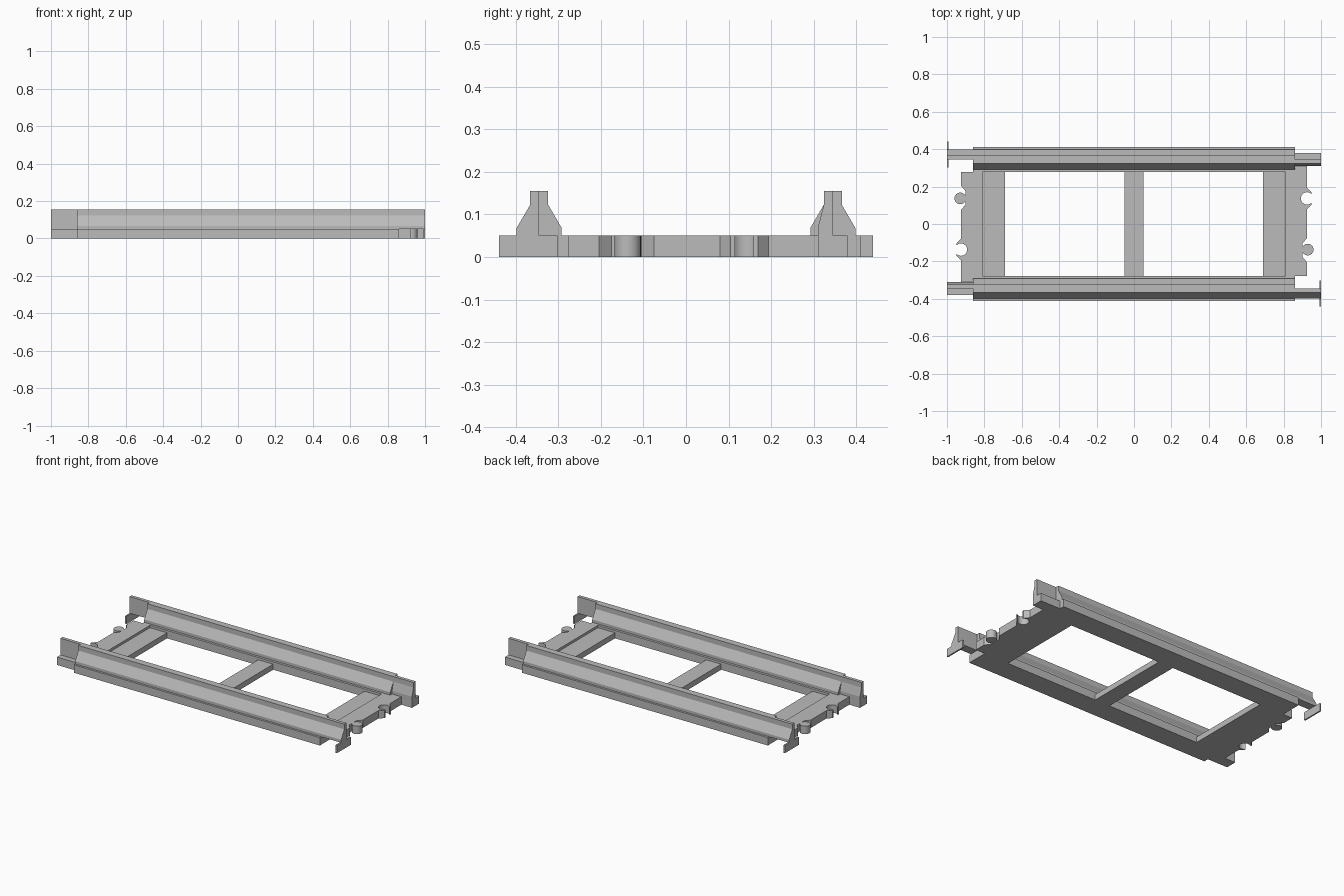
import bpy, bmesh, math
from mathutils import Matrix

if "Cube" in bpy.data.objects:
    bpy.data.objects.remove(bpy.data.objects["Cube"], do_unlink=True)

grey = bpy.data.materials.new("plain grey")
grey.use_nodes = True
grey.diffuse_color = (0.5, 0.5, 0.5, 1)
grey.node_tree.nodes["Principled BSDF"].inputs["Base Color"].default_value = (0.5, 0.5, 0.5, 1)

HALF_TURN = Matrix.Rotation(math.pi, 4, "Z")


def prism(name, outline, lo, hi, axis="z", turn=False, smooth=False):
    """Extrude an outline: (x, y) along z, or (y, z) along x."""
    bm = bmesh.new()
    place = (lambda p: (p[0], p[1], lo)) if axis == "z" else (lambda p: (lo, p[0], p[1]))
    face = bm.faces.new([bm.verts.new(place(p)) for p in outline])
    moved = bmesh.ops.extrude_face_region(bm, geom=[face])["geom"]
    step = (0, 0, hi - lo) if axis == "z" else (hi - lo, 0, 0)
    bmesh.ops.translate(bm, vec=step, verts=[v for v in moved if isinstance(v, bmesh.types.BMVert)])
    bmesh.ops.recalc_face_normals(bm, faces=bm.faces)
    if turn:
        bm.transform(HALF_TURN)
    mesh = bpy.data.meshes.new(name)
    bm.to_mesh(mesh)
    bm.free()
    mesh.materials.append(grey)
    obj = bpy.data.objects.new(name, mesh)
    bpy.context.collection.objects.link(obj)
    if smooth:
        bpy.ops.object.select_all(action="DESELECT")
        obj.select_set(True)
        bpy.context.view_layer.objects.active = obj
        bpy.ops.object.shade_smooth_by_angle(angle=math.radians(25))
    return obj


def rect(a0, a1, b0, b1):
    return [(a0, b0), (a1, b0), (a1, b1), (a0, b1)]


def arc(cx, cy, r, start, end, n):
    angles = [math.radians(start + (end - start) * i / n) for i in range(n + 1)]
    return [(cx + r * math.cos(a), cy + r * math.sin(a)) for a in angles]


BASE = 0.05      # height of the flat frame
TOP = 0.155      # top of the rails
MID = 0.345      # rail centre line
INNER = 0.277    # inner edge of the side beams
END = 0.86       # where the rail ends step in to half width
EDGE = 0.925     # outer edge of the end plates
CLIP = 0.137     # sideways position of knob and socket

# Rail cross-section, and the half sections used at the joints
rail = [(0.292, BASE), (0.398, BASE), (0.398, 0.068), (0.366, 0.123),
        (0.366, TOP), (0.324, TOP), (0.324, 0.123), (0.292, 0.068)]
outer_half = [(-MID, BASE), (-MID, TOP), (-0.366, TOP), (-0.366, 0.123),
              (-0.398, 0.068), (-0.398, BASE)]
inner_half = [(0.31, BASE), (MID, BASE), (MID, TOP), (0.324, TOP),
              (0.324, 0.123), (0.31, 0.07)]

# End plate with a knob pocket and a flared round socket
plate = [(0.81, -INNER), (EDGE, -INNER), (EDGE, -0.205), (0.9, -0.175),
         (0.9, -0.105), (EDGE, -0.075), (EDGE, 0.08), (0.95, 0.105)]
plate += arc(EDGE, CLIP, 0.033, -42, -318, 20)
plate += [(0.95, 0.169), (EDGE, 0.194), (EDGE, 0.31), (END, 0.31),
          (END, INNER), (0.81, INNER)]

for side, turn in (("left", False), ("right", True)):
    # Long side beam and the rail on it
    prism("side_beam_" + side, rect(-END, END, INNER, 0.411), 0, BASE, turn=turn)
    prism("rail_" + side, rail, -END, END, "x", turn)
    # Half-width rail ends
    prism("outer_rail_end_" + side, outer_half, END, 1, "x", turn)
    prism("inner_rail_end_" + side, inner_half, END, 1, "x", turn)
    prism("rail_end_foot_" + side, rect(END, 1, 0.31, 0.38), 0, BASE, turn=turn)
    # Thin contact plate under the outer rail end
    prism("contact_plate_" + side, rect(0.991, 1, -0.44, -0.302), 0, BASE, turn=turn)
    # End plate, knob and sleeper
    prism("end_plate_" + side, plate, 0, BASE, turn=turn, smooth=True)
    prism("knob_" + side, arc(EDGE + 0.004, -CLIP, 0.031, 0, 345, 23), 0, BASE, turn=turn, smooth=True)
    prism("end_sleeper_" + side, rect(0.69, 0.81, -INNER, INNER), 0, 0.035, turn=turn)

prism("middle_sleeper", rect(-0.052, 0.052, -INNER, INNER), 0, 0.035)
